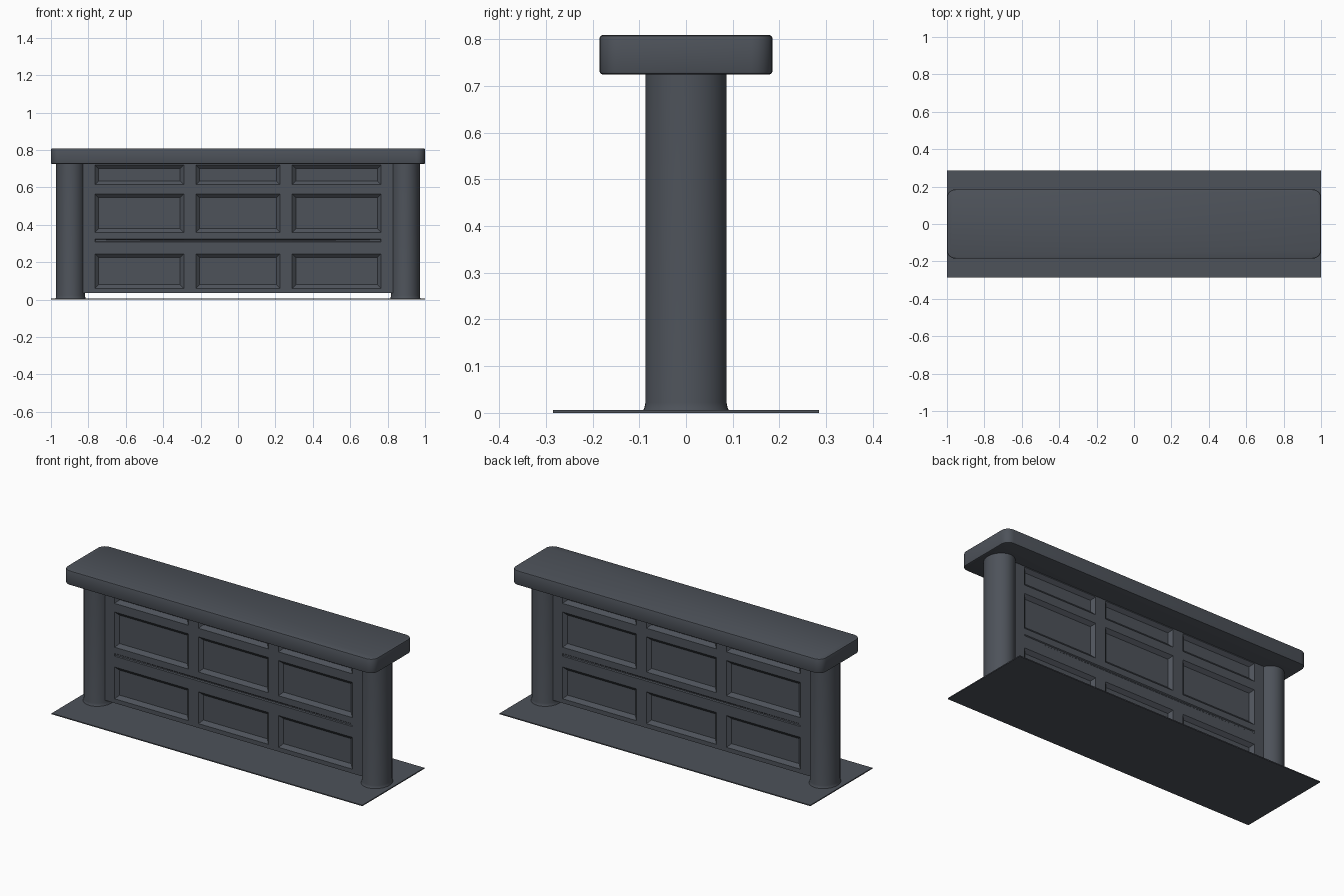
import bpy, bmesh

cube = bpy.data.objects.get("Cube")
if cube:
    bpy.data.objects.remove(cube)

# Single slate grey material
slate = bpy.data.materials.new("slate_grey")
slate.use_nodes = True
COLOUR = (0.075, 0.085, 0.102, 1)
slate.diffuse_color = COLOUR
slate.node_tree.nodes["Principled BSDF"].inputs["Base Color"].default_value = COLOUR


def finish(name, bm, smooth=True):
    bmesh.ops.recalc_face_normals(bm, faces=bm.faces)
    mesh = bpy.data.meshes.new(name)
    bm.to_mesh(mesh)
    bm.free()
    obj = bpy.data.objects.new(name, mesh)
    bpy.context.collection.objects.link(obj)
    mesh.materials.append(slate)
    if smooth:
        bpy.ops.object.select_all(action='DESELECT')
        obj.select_set(True)
        bpy.context.view_layer.objects.active = obj
        bpy.ops.object.shade_smooth_by_angle(angle=0.7)
    return obj


def box(size, z_low):
    bm = bmesh.new()
    bmesh.ops.create_cube(bm, size=1)
    bmesh.ops.scale(bm, vec=size, verts=bm.verts)
    bmesh.ops.translate(bm, vec=(0, 0, z_low + size[2] / 2), verts=bm.verts)
    return bm


# Thin floor sheet
finish("floor_sheet", box((2, 0.57, 0.006), 0), smooth=False)

# Counter slab with rounded corners and softened rims
bm = box((2, 0.37, 0.084), 0.725)
upright = [e for e in bm.edges if abs(e.verts[0].co.z - e.verts[1].co.z) > 0.01]
bmesh.ops.bevel(bm, geom=upright, offset=0.045, segments=5, profile=0.5, affect='EDGES')
rims = [e for e in bm.edges if abs(e.verts[0].co.z - e.verts[1].co.z) < 0.01]
bmesh.ops.bevel(bm, geom=rims, offset=0.006, segments=2, profile=0.5, affect='EDGES')
finish("counter_slab", bm)

# End columns, with a slight flare at the foot
for side, x in (("left", 0.895), ("right", -0.895)):
    bm = bmesh.new()
    rings = []
    for z, grow in ((0.004, 1.06), (0.012, 1.02), (0.022, 1), (0.73, 1)):
        ring = bmesh.ops.create_circle(bm, segments=40, radius=1)["verts"]
        bmesh.ops.scale(bm, vec=(0.077 * grow, 0.087 * grow, 1), verts=ring)
        bmesh.ops.translate(bm, vec=(x, 0, z), verts=ring)
        rings.append(ring)
    for low, high in zip(rings, rings[1:]):
        for i in range(len(low)):
            j = (i + 1) % len(low)
            bm.faces.new((low[i], low[j], high[j], high[i]))
    finish(side + "_column", bm)

# Panelled wall: a gridded face with sunken cells, mirrored front to back
XS = (-0.86, -0.765, -0.29, -0.225, 0.225, 0.29, 0.765, 0.86)
ZS = (0.035, 0.06, 0.245, 0.308, 0.324, 0.36, 0.565, 0.615, 0.72, 0.74)
FACE_Y = -0.042
bm = bmesh.new()
grid = [[bm.verts.new((x, FACE_Y, z)) for x in XS] for z in ZS]
panels, groove = [], []
for r in range(len(ZS) - 1):
    for c in range(len(XS) - 1):
        f = bm.faces.new((grid[r][c], grid[r][c + 1], grid[r + 1][c + 1], grid[r + 1][c]))
        if r in (1, 5, 7) and c in (1, 3, 5):
            panels.append(f)
        elif r == 3 and 0 < c < 6:
            groove.append(f)
bm.normal_update()
rim = [e for e in bm.edges if e.is_boundary]
bmesh.ops.inset_individual(bm, faces=panels, thickness=0.028, depth=-0.018)
bmesh.ops.inset_region(bm, faces=groove, thickness=0.005, depth=-0.005)
skirt = bmesh.ops.extrude_edge_only(bm, edges=rim)["geom"]
for v in skirt:
    if isinstance(v, bmesh.types.BMVert):
        v.co.y = 0
wall = finish("panelled_wall", bm, smooth=False)
mirror = wall.modifiers.new("back_side", 'MIRROR')
mirror.use_axis = (False, True, False)
